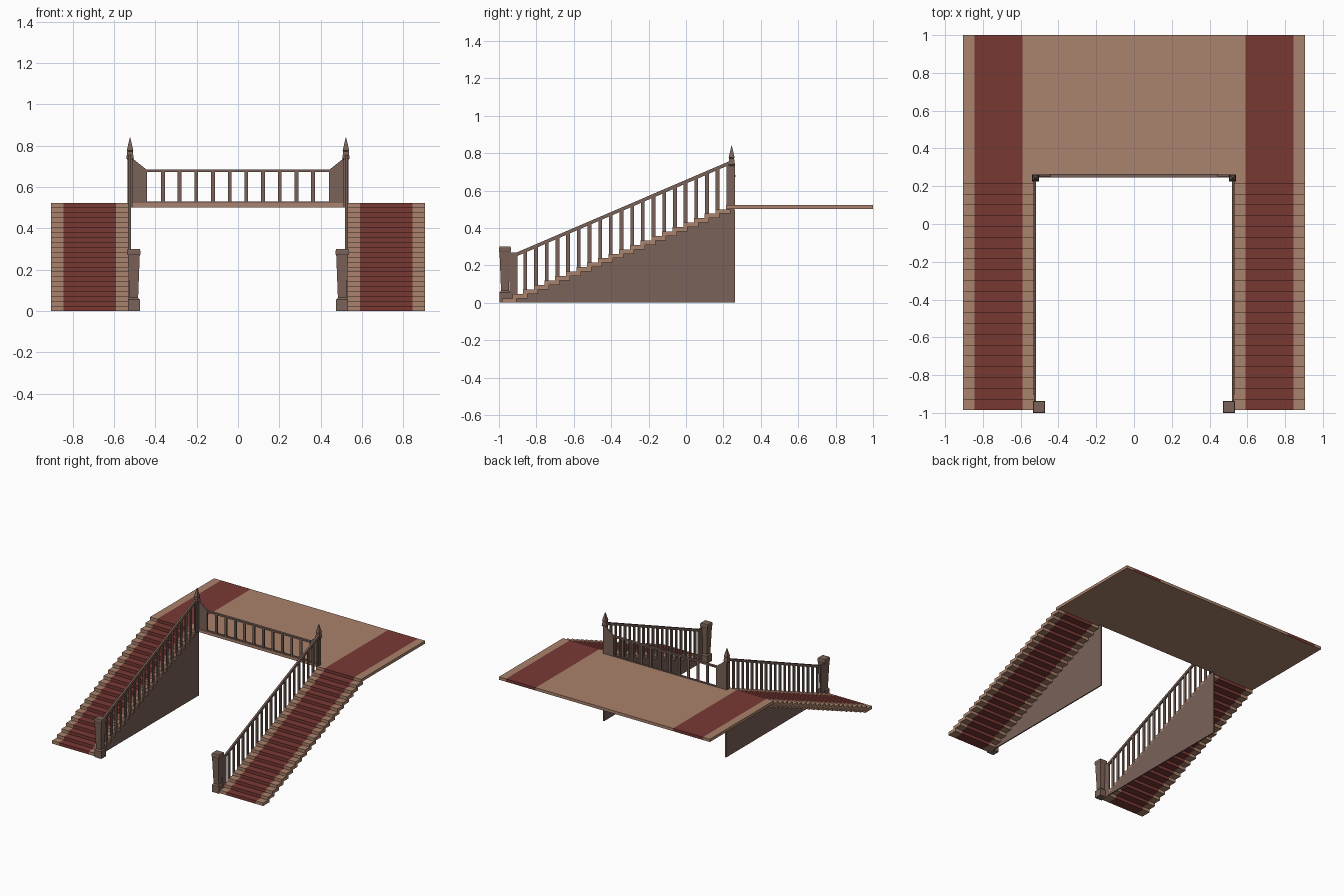
import bpy, bmesh
from mathutils import Vector

cube = bpy.data.objects.get("Cube")
if cube:
    bpy.data.objects.remove(cube, do_unlink=True)


def material(name, rgb):
    m = bpy.data.materials.new(name)
    m.use_nodes = True
    m.diffuse_color = (*rgb, 1)
    m.node_tree.nodes["Principled BSDF"].inputs["Base Color"].default_value = (*rgb, 1)
    return m


TAN = material("tan_wood", (0.40, 0.225, 0.15))
RED = material("red_carpet", (0.19, 0.040, 0.034))
BROWN = material("dark_wood", (0.195, 0.122, 0.098))


def finish(bm, name, *mats):
    bmesh.ops.recalc_face_normals(bm, faces=bm.faces)
    me = bpy.data.meshes.new(name)
    bm.to_mesh(me)
    bm.free()
    for m in mats:
        me.materials.append(m)
    ob = bpy.data.objects.new(name, me)
    bpy.context.collection.objects.link(ob)
    return ob


def add_box(bm, x, y, z, index=0):
    """Box between (low, high) pairs."""
    v = [bm.verts.new((a, b, c)) for c in z for b in y for a in x]
    for f in ((0, 1, 3, 2), (4, 5, 7, 6), (0, 1, 5, 4), (2, 3, 7, 6), (0, 2, 6, 4), (1, 3, 7, 5)):
        bm.faces.new([v[i] for i in f]).material_index = index


def add_prism(bm, points, offset):
    """Extrude a planar outline along an offset."""
    face = bm.faces.new([bm.verts.new(p) for p in points])
    moved = bmesh.ops.extrude_face_region(bm, geom=[face], use_keep_orig=True)["geom"]
    bmesh.ops.translate(bm, vec=Vector(offset),
                        verts=[g for g in moved if isinstance(g, bmesh.types.BMVert)])


def add_turned(bm, cx, cy, rings):
    """Square post through (half width, height) rings."""
    loops = [[bm.verts.new((cx + a * w, cy + b * w, z))
              for a, b in ((-1, -1), (1, -1), (1, 1), (-1, 1))] for w, z in rings]
    bm.faces.new(loops[0])
    bm.faces.new(loops[-1])
    for lo, hi in zip(loops, loops[1:]):
        for i in range(4):
            j = (i + 1) % 4
            bm.faces.new((lo[i], lo[j], hi[j], hi[i]))


STEPS, RISE, RUN, START = 21, 0.0238, 0.0571, -0.985
DEPTH = 0.08
INNER, OUTER = 0.524, 0.905
TOP = RISE * (STEPS + 1)
LAND_Y = START + STEPS * RUN
STRIPS = ((INNER, 0.59, 0), (0.59, 0.845, 1), (0.845, OUTER, 0))
RAIL_X = (0.520, 0.530)
BACK = 0.262


def rail_z(y):
    return 0.265 + (y + 0.9) * 0.429


for side, s in (("left", 1), ("right", -1)):
    def mx(pair):
        return tuple(sorted(s * v for v in pair))

    # Carpeted stair treads
    bm = bmesh.new()
    for i in range(STEPS):
        y, z = START + i * RUN, i * RISE
        for a, b, mat in STRIPS:
            add_box(bm, mx((a, b)), (y, y + DEPTH), (z, z + RISE), mat)
    finish(bm, side + "_stair_treads", TAN, RED)

    # Stepped wall under the inner edge of the flight
    outline = [(BACK, 0), (START + RUN, 0)]
    for i in range(1, STEPS + 1):
        y = START + i * RUN
        outline += [(y, i * RISE), (min(y + RUN, BACK) if i < STEPS else BACK, i * RISE)]
    bm = bmesh.new()
    add_prism(bm, [(s * RAIL_X[0], y, z) for y, z in outline], (s * 0.009, 0, 0))
    bmesh.ops.remove_doubles(bm, verts=bm.verts, dist=0.0001)
    finish(bm, side + "_stair_wall", BROWN)

    # Balusters, one per tread
    bm = bmesh.new()
    for i in range(2, STEPS + 1):
        y = START + i * RUN + 0.012
        add_box(bm, mx(RAIL_X), (y - 0.01, y + 0.01), (i * RISE, rail_z(y)))
    finish(bm, side + "_stair_balusters", BROWN)

    # Sloping handrail and the board beside the lower post
    bm = bmesh.new()
    y0, y1 = -0.905, 0.235
    add_prism(bm, [(s * 0.518, y0, rail_z(y0) - 0.014), (s * 0.518, y1, rail_z(y1) - 0.014),
                   (s * 0.518, y1, rail_z(y1) + 0.006), (s * 0.518, y0, rail_z(y0) + 0.006)],
              (s * 0.014, 0, 0))
    finish(bm, side + "_handrail", BROWN)
    bm = bmesh.new()
    add_box(bm, mx(RAIL_X), (-0.945, -0.9), (0.02, 0.268))
    finish(bm, side + "_lower_post_board", BROWN)

    # Lower post: plinth, flaring shaft, cap
    bm = bmesh.new()
    add_turned(bm, s * 0.504, -0.968, [(0.029, 0), (0.029, 0.055), (0.021, 0.065), (0.029, 0.27),
                                       (0.032, 0.275), (0.032, 0.292), (0.029, 0.3)])
    finish(bm, side + "_lower_post", BROWN)

    # Upper post: shaft, head, spire
    bm = bmesh.new()
    add_turned(bm, s * 0.522, 0.244, [(0.012, TOP - 0.024), (0.012, 0.73), (0.018, 0.738),
                                      (0.013, 0.772), (0.016, 0.776), (0.001, 0.84)])
    add_box(bm, mx((0.512, 0.53)), (0.226, BACK), (TOP - 0.022, 0.745))
    finish(bm, side + "_upper_post", BROWN)

    # Sloped bracket panel at the end of the landing railing
    bm = bmesh.new()
    add_prism(bm, [(s * x, 0.25, z) for x, z in
                   ((0.44, TOP), (0.515, TOP), (0.515, 0.742), (0.44, 0.682))], (0, 0.011, 0))
    finish(bm, side + "_railing_panel", BROWN)

# Landing slab with carpet strips on top and edges
bm = bmesh.new()
slab = (TOP - 0.022, TOP)
add_box(bm, (-INNER, INNER), (0.245, 1), slab)
for s in (1, -1):
    for a, b, mat in STRIPS:
        add_box(bm, tuple(sorted((s * a, s * b))), (LAND_Y, 1), slab, mat)
bmesh.ops.recalc_face_normals(bm, faces=bm.faces)
for f in bm.faces:
    if f.normal.z < -0.5:
        f.material_index = 0
finish(bm, "landing", TAN, RED)

# Landing railing
bm = bmesh.new()
add_box(bm, (-0.445, 0.445), (0.246, 0.264), (0.672, 0.684))
add_box(bm, (-0.445, 0.445), (0.248, 0.262), (TOP, TOP + 0.006))
for i in range(10):
    x = (i - 4.5) * 0.0807
    add_box(bm, (x - 0.009, x + 0.009), (0.25, 0.26), (TOP, 0.675))
finish(bm, "landing_railing", BROWN)
